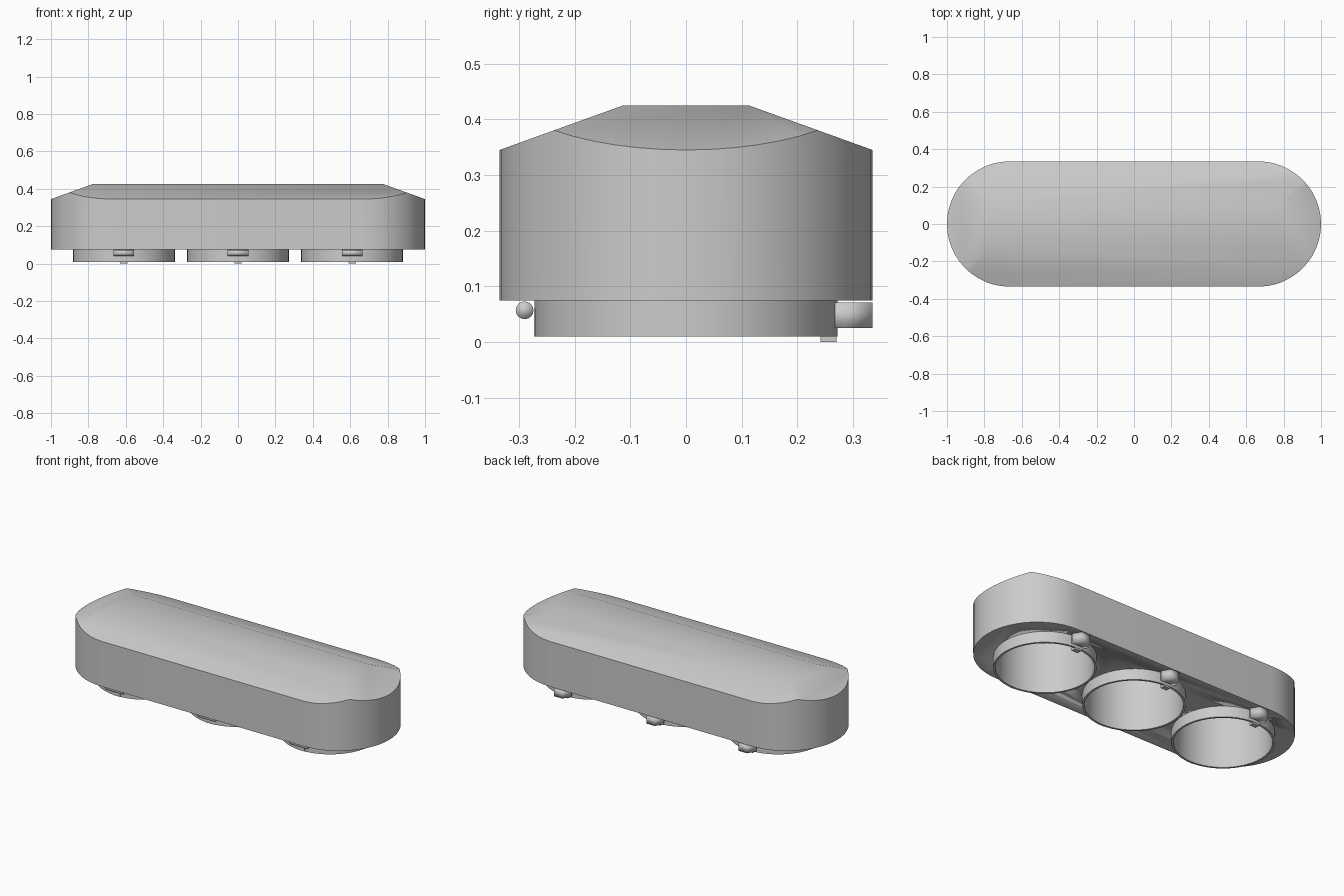
import bpy, bmesh
from math import pi, cos, sin

if "Cube" in bpy.data.objects:
    bpy.data.objects.remove(bpy.data.objects["Cube"])

HOLES = (-0.61, 0.0, 0.61)


def make_object(name, bm, sharp_angle=None):
    bmesh.ops.recalc_face_normals(bm, faces=bm.faces)
    me = bpy.data.meshes.new(name)
    bm.to_mesh(me)
    bm.free()
    ob = bpy.data.objects.new(name, me)
    bpy.context.collection.objects.link(ob)
    bpy.ops.object.select_all(action='DESELECT')
    ob.select_set(True)
    bpy.context.view_layer.objects.active = ob
    if sharp_angle is None:
        bpy.ops.object.shade_smooth()
    elif sharp_angle > 0:
        bpy.ops.object.shade_smooth_by_angle(angle=sharp_angle)
    return ob


def stadium(half, r, z, n=24):
    pts = []
    for side, start in ((1, -pi / 2), (-1, pi / 2)):
        for i in range(n + 1):
            a = start + pi * i / n
            pts.append((side * half + r * cos(a) * 1.0, r * sin(a), z))
    return pts


def loft(bm, rings):
    loops = [[bm.verts.new(p) for p in ring] for ring in rings]
    for a, b in zip(loops, loops[1:]):
        for i in range(len(a)):
            j = (i + 1) % len(a)
            bm.faces.new((a[i], a[j], b[j], b[i]))
    return loops


def circle(x, y, r, z, n):
    return [(x + r * cos(2 * pi * i / n), y + r * sin(2 * pi * i / n), z) for i in range(n)]


def solid(name, rings, angle):
    bm = bmesh.new()
    loops = loft(bm, rings)
    bm.faces.new(loops[0])
    bm.faces.new(loops[-1])
    return make_object(name, bm, angle)


def box(name, x, y0, y1, z0, z1, half):
    return solid(name, [[(x - half, y0, z), (x + half, y0, z),
                         (x + half, y1, z), (x - half, y1, z)] for z in (z0, z1)], 0)


# housing: rounded-end block whose top is trimmed to a hipped shape
bm = bmesh.new()
loops = loft(bm, [stadium(0.665, 0.335, 0.075), stadium(0.665, 0.335, 0.6)])
bm.faces.new(loops[0])
bm.faces.new(loops[-1])
planes = [((0, 0, 0.425), (0, 0, 1))]
for s in (-1, 1):
    planes.append(((0, s * 0.335, 0.345), (0, s * 0.08, 0.222)))
    planes.append(((s, 0, 0.345), (s * 0.08, 0, 0.222)))
for co, no in planes:
    res = bmesh.ops.bisect_plane(bm, geom=bm.verts[:] + bm.edges[:] + bm.faces[:],
                                 dist=1e-5, plane_co=co, plane_no=no, clear_outer=True)
    rim = [e for e in bm.edges if e.is_boundary]
    bmesh.ops.holes_fill(bm, edges=rim, sides=0)
housing = make_object("housing", bm, 1.0)

for x in HOLES:
    # round recess cut into the underside
    cutter = solid("recess_cutter", [circle(x, 0, 0.262, z, 48) for z in (0.0, 0.345)], 0.6)
    cutter.hide_render = True
    cutter.hide_set(True)
    mod = housing.modifiers.new("recess", 'BOOLEAN')
    mod.operation = 'DIFFERENCE'
    mod.solver = 'EXACT'
    mod.object = cutter

    # collar ring whose inner wall continues up as a closed cup
    bm = bmesh.new()
    profile = ((0.262, 0.076), (0.272, 0.076), (0.272, 0.01), (0.26, 0.01), (0.26, 0.34))
    loops = loft(bm, [circle(x, 0, r, z, 48) for r, z in profile])
    bm.faces.new(loops[-1])
    make_object("collar_cup", bm, 0.6)

    # hexagonal clamp nut and its clip at the back
    solid("clamp_nut", [circle(x, 0.287, 0.055, z, 6) for z in (0.025, 0.071)], None)
    box("clamp_clip", x, 0.242, 0.27, 0.0, 0.05, 0.02)

    # hinge barrel and leaf at the front
    solid("hinge_barrel", [[(x + s * 0.055, -0.29 + 0.016 * cos(2 * pi * i / 16),
                             0.057 + 0.016 * sin(2 * pi * i / 16)) for i in range(16)]
                           for s in (-1, 1)], None)
    box("hinge_leaf", x, -0.273, -0.262, 0.01, 0.06, 0.022)
